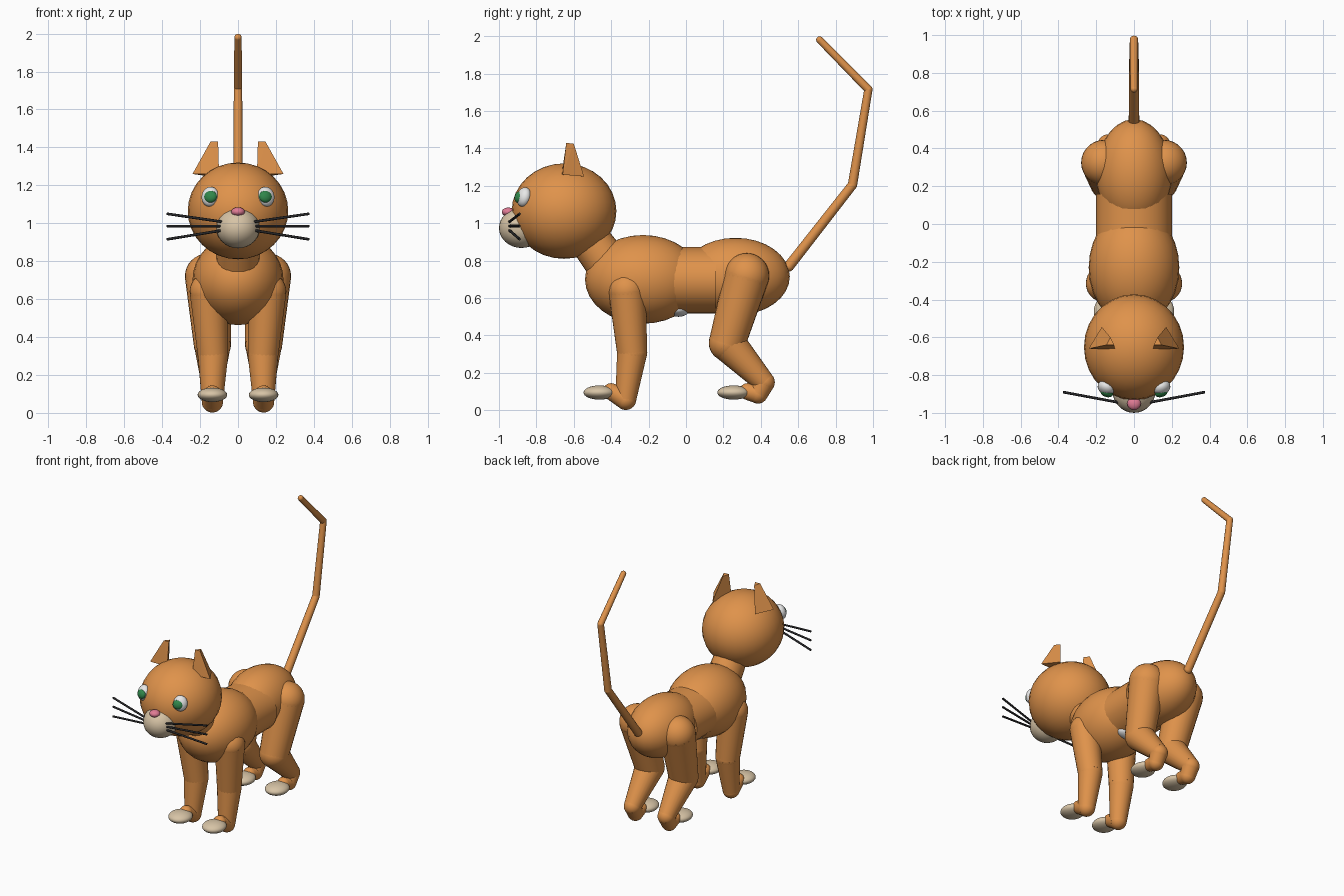
import bpy, bmesh
from mathutils import Vector

cube = bpy.data.objects.get("Cube")
if cube:
    bpy.data.objects.remove(cube, do_unlink=True)


def material(name, rgb):
    m = bpy.data.materials.new(name)
    m.use_nodes = True
    m.diffuse_color = (*rgb, 1)
    m.node_tree.nodes["Principled BSDF"].inputs["Base Color"].default_value = (*rgb, 1)
    return m


ORANGE = material("orange fur", (0.74, 0.29, 0.07))
CREAM = material("cream fur", (0.68, 0.55, 0.38))
WHITE = material("white", (0.8, 0.8, 0.8))
GREEN = material("green iris", (0.03, 0.24, 0.07))
PINK = material("pink nose", (0.75, 0.2, 0.3))
BLACK = material("black whisker", (0.02, 0.02, 0.022))


def finish(name, mat, smooth=True):
    ob = bpy.context.object
    ob.name = name
    ob.data.materials.append(mat)
    if smooth:
        bpy.ops.object.shade_smooth_by_angle(angle=0.8)
    return ob


def ball(name, mat, center, radii, rot=(0, 0, 0)):
    bpy.ops.mesh.primitive_uv_sphere_add(segments=28, ring_count=16, location=center, rotation=rot)
    bpy.context.object.scale = radii
    return finish(name, mat)


def limb(name, mat, a, b, ra, rb, sides=24):
    """Tapered cylinder running from a to b."""
    a, b = Vector(a), Vector(b)
    bpy.ops.mesh.primitive_cone_add(vertices=sides, radius1=ra, radius2=rb, depth=(b - a).length,
                                    location=(a + b) / 2,
                                    rotation=(b - a).to_track_quat('Z', 'Y').to_euler())
    return finish(name, mat)


def chain(name, mat, points, radii, sides=24):
    """Tapered segments with a round joint at every point."""
    for i, (p, r) in enumerate(zip(points, radii)):
        ball(f"{name}_joint_{i + 1}", mat, p, (r, r, r))
        if i:
            limb(f"{name}_segment_{i}", mat, points[i - 1], p, radii[i - 1], r, sides)


# Body
ball("chest", ORANGE, (0, -0.23, 0.70), (0.24, 0.31, 0.237))
ball("hips", ORANGE, (0, 0.265, 0.715), (0.2, 0.29, 0.207))
waist = limb("waist", ORANGE, (0, -0.16, 0.695), (0, 0.16, 0.695), 0.177, 0.177, 32)
waist.scale.x = 1.13
ball("belly_patch", WHITE, (0, -0.04, 0.54), (0.1, 0.06, 0.04))
limb("neck", ORANGE, (0, -0.58, 1.0), (0, -0.36, 0.70), 0.105, 0.12)

# Tail
chain("tail", ORANGE, [(0, 0.55, 0.77), (0, 0.89, 1.205), (0, 0.975, 1.715), (0, 0.715, 1.98)],
      [0.028, 0.025, 0.022, 0.019], 16)

# Head and face
ball("head", ORANGE, (0, -0.652, 1.065), (0.265, 0.28, 0.255))
ball("muzzle", CREAM, (0, -0.88, 0.975), (0.115, 0.12, 0.107))
ball("nose", PINK, (0, -0.95, 1.06), (0.036, 0.035, 0.024))


def ear(name, s):
    base = [(0.10, -0.665, 1.26), (0.24, -0.66, 1.26), (0.17, -0.545, 1.25)]
    tip = [(0.105, -0.64, 1.43), (0.145, -0.64, 1.43), (0.125, -0.6, 1.425)]
    bm = bmesh.new()
    bmesh.ops.convex_hull(bm, input=[bm.verts.new((s * x, y, z)) for x, y, z in base + tip])
    bmesh.ops.recalc_face_normals(bm, faces=bm.faces)
    mesh = bpy.data.meshes.new(name)
    bm.to_mesh(mesh)
    bm.free()
    ob = bpy.data.objects.new(name, mesh)
    bpy.context.collection.objects.link(ob)
    mesh.materials.append(ORANGE)


for side, s in (("left", 1), ("right", -1)):
    ear(f"{side}_ear", s)
    ball(f"{side}_eye", WHITE, (s * 0.147, -0.867, 1.14), (0.047, 0.036, 0.053), (-0.25, 0, s * 0.45))
    ball(f"{side}_iris", GREEN, (s * 0.145, -0.893, 1.14), (0.035, 0.022, 0.032), (-0.25, 0, s * 0.35))

    # Whiskers fan out from the muzzle
    for i, (z0, z1) in enumerate([(1.007, 1.05), (0.985, 0.985), (0.963, 0.915)]):
        limb(f"{side}_whisker_{i + 1}", BLACK, (s * 0.08, -0.945, z0), (s * 0.375, -0.89, z1),
             0.007, 0.007, 8)

    # Front leg: shoulder, elbow, heel, foot
    x = s * 0.135
    chain(f"{side}_front_leg", ORANGE,
          [(s * 0.155, -0.315, 0.64), (s * 0.132, -0.288, 0.31), (x, -0.322, 0.058), (x, -0.4, 0.1)],
          [0.1, 0.081, 0.056, 0.045])
    ball(f"{side}_front_paw", CREAM, (x, -0.463, 0.095), (0.078, 0.085, 0.038))

    # Hind leg: thigh, knee, hock, heel, foot
    chain(f"{side}_hind_leg", ORANGE,
          [(s * 0.16, 0.325, 0.72), (s * 0.135, 0.22, 0.36), (x, 0.417, 0.15), (x, 0.385, 0.088), (x, 0.33, 0.1)],
          [0.12, 0.098, 0.058, 0.052, 0.045])
    ball(f"{side}_hind_paw", CREAM, (x, 0.255, 0.095), (0.078, 0.088, 0.038))
